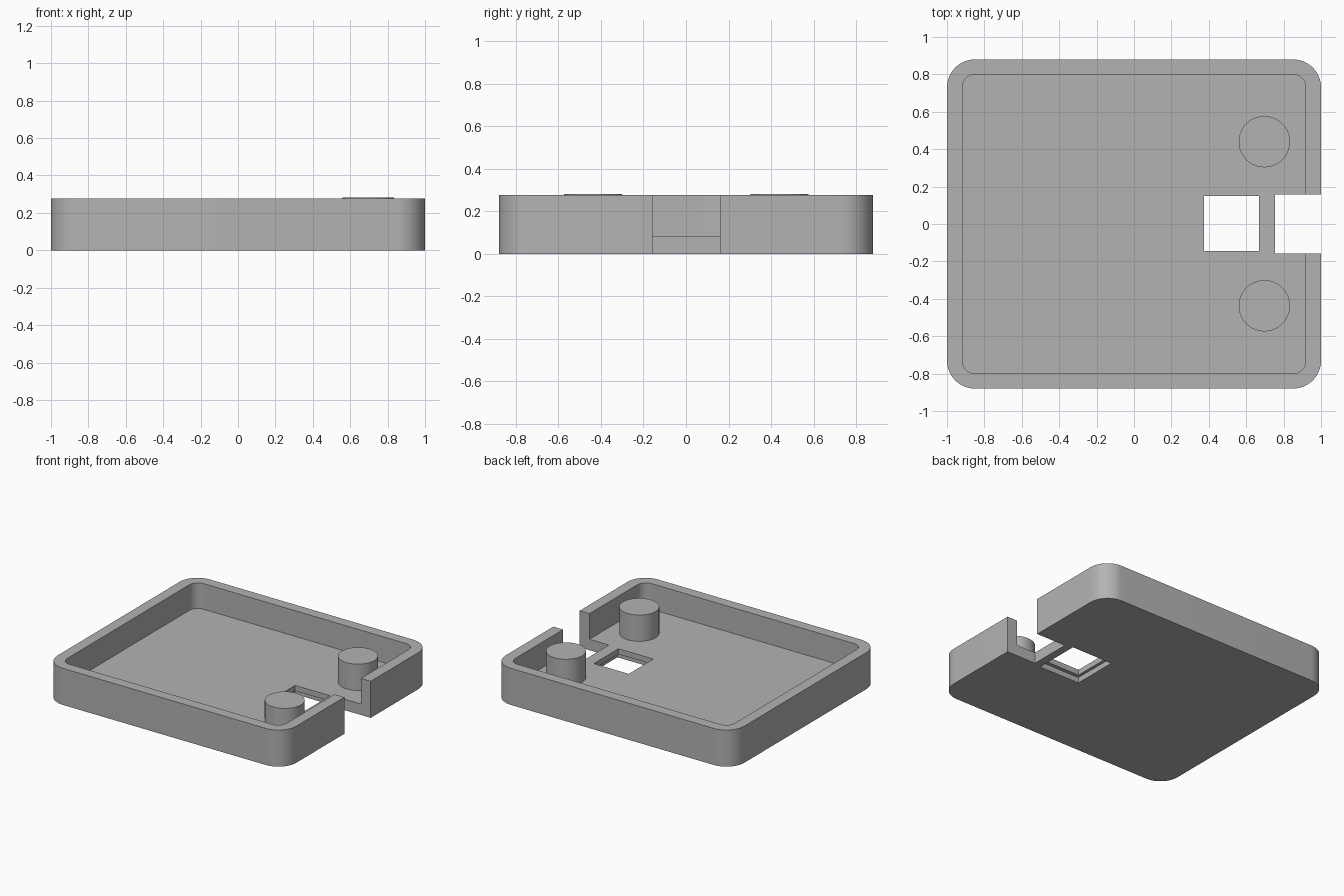
import bpy
import bmesh
import math

cube = bpy.data.objects.get("Cube")
if cube:
    bpy.data.objects.remove(cube, do_unlink=True)

FLOOR, RIM, POST_TOP = 0.083, 0.277, 0.282

grey = bpy.data.materials.new("plain grey")
grey.use_nodes = True
colour = (0.45, 0.45, 0.45, 1)
grey.diffuse_color = colour
grey.node_tree.nodes["Principled BSDF"].inputs["Base Color"].default_value = colour


def prism(name, x0, x1, y0, y1, z0, z1, radius=0, steps=12):
    """Upright block whose plan is a rectangle, optionally with round corners."""
    corners = [(x1, y1, -1, -1), (x0, y1, 1, -1), (x0, y0, 1, 1), (x1, y0, -1, 1)]
    bm = bmesh.new()
    ring = []
    for i, (x, y, sx, sy) in enumerate(corners):
        for k in range(steps + 1 if radius else 1):
            a = math.pi / 2 * (i + k / steps)
            ring.append(bm.verts.new((x + radius * (sx + math.cos(a)) if radius else x,
                                      y + radius * (sy + math.sin(a)) if radius else y, z0)))
    base = bm.faces.new(ring)
    top = bmesh.ops.extrude_face_region(bm, geom=[base])["geom"]
    bmesh.ops.translate(bm, vec=(0, 0, z1 - z0),
                        verts=[g for g in top if isinstance(g, bmesh.types.BMVert)])
    bmesh.ops.recalc_face_normals(bm, faces=bm.faces)
    mesh = bpy.data.meshes.new(name)
    bm.to_mesh(mesh)
    bm.free()
    obj = bpy.data.objects.new(name, mesh)
    bpy.context.collection.objects.link(obj)
    mesh.materials.append(grey)
    return obj


def activate(obj):
    bpy.ops.object.select_all(action='DESELECT')
    obj.select_set(True)
    bpy.context.view_layer.objects.active = obj


def cut(obj, cutter):
    cutter.hide_render = True
    mod = obj.modifiers.new("cut", 'BOOLEAN')
    mod.operation = 'DIFFERENCE'
    mod.solver = 'EXACT'
    mod.object = cutter
    activate(obj)
    bpy.ops.object.modifier_apply(modifier=mod.name)
    bpy.data.objects.remove(cutter, do_unlink=True)


# Tray with rounded corners, hollowed from above
tray = prism("tray", -1, 1, -0.88, 0.88, 0, RIM, radius=0.15)
cut(tray, prism("pocket", -0.918, 0.918, -0.8, 0.8, FLOOR, 0.5, radius=0.07))

# Notch through the side wall and floor edge
cut(tray, prism("notch", 0.755, 1.2, -0.157, 0.159, -0.1, 0.5))

# Square window with a wider recess underneath
cut(tray, prism("window", 0.375, 0.667, -0.145, 0.149, -0.1, 0.2))
cut(tray, prism("window_recess", 0.353, 0.695, -0.173, 0.177, -0.1, FLOOR / 2))

activate(tray)
bpy.ops.object.shade_smooth_by_angle(angle=math.radians(30))

# Pair of round posts beside the notch
for name, y in (("front_post", -0.437), ("back_post", 0.44)):
    bottom = FLOOR - 0.01
    bpy.ops.mesh.primitive_cylinder_add(vertices=64, radius=0.137, depth=POST_TOP - bottom,
                                        location=(0.697, y, (POST_TOP + bottom) / 2))
    post = bpy.context.object
    post.name = name
    post.data.materials.append(grey)
    bpy.ops.object.shade_smooth_by_angle(angle=math.radians(30))
